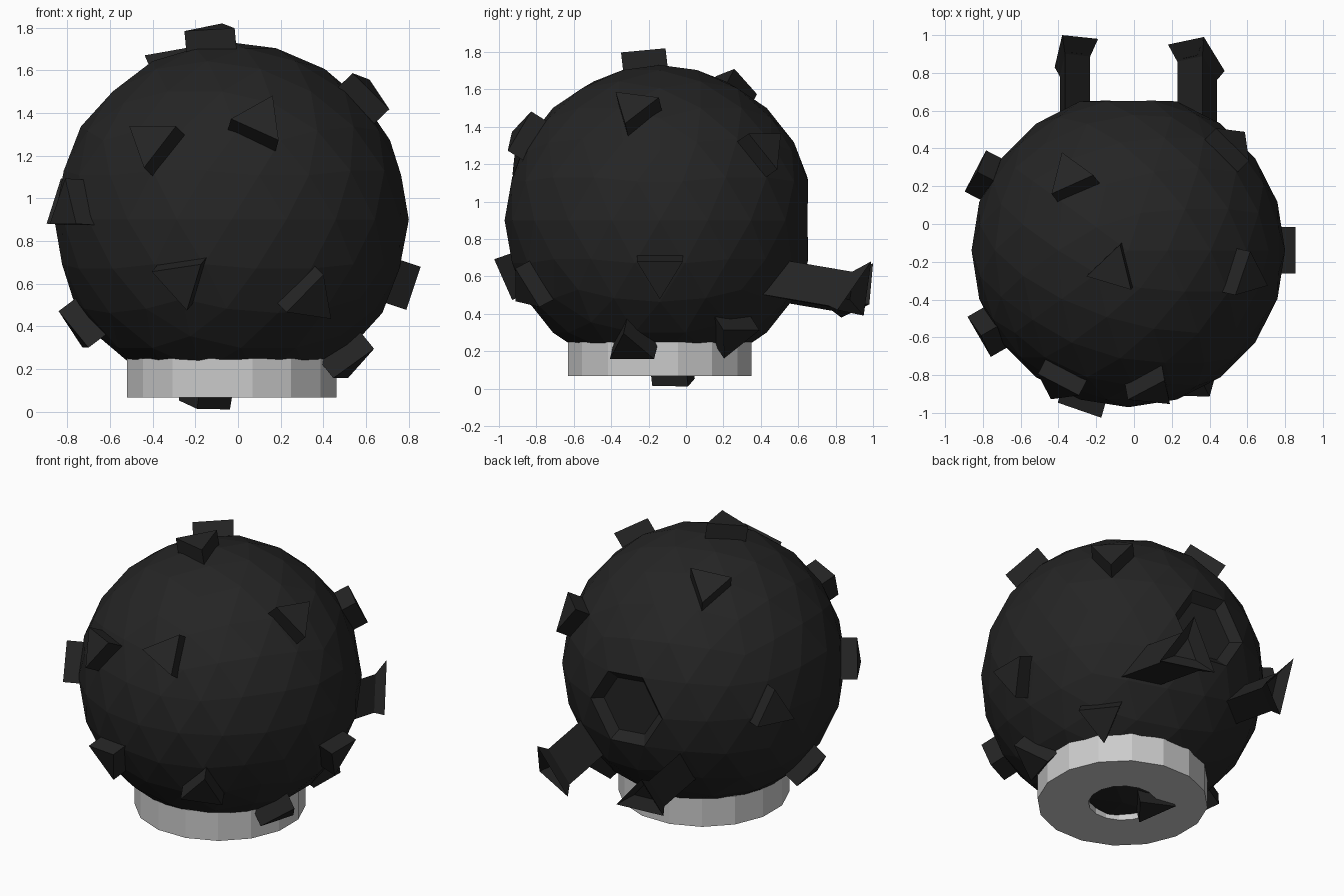
import bpy, bmesh, math
from mathutils import Vector

if "Cube" in bpy.data.objects:
    bpy.data.objects.remove(bpy.data.objects["Cube"])

CENTRE = Vector((-0.03, -0.14, 0.90))
RADIUS = 0.83

black = bpy.data.materials.new("black")
black.diffuse_color = (0.018, 0.018, 0.018, 1)
black.use_nodes = True
black.node_tree.nodes["Principled BSDF"].inputs["Base Color"].default_value = black.diffuse_color


def finish(bm, name, mat=None):
    bmesh.ops.recalc_face_normals(bm, faces=bm.faces[:])
    mesh = bpy.data.meshes.new(name)
    bm.to_mesh(mesh)
    bm.free()
    ob = bpy.data.objects.new(name, mesh)
    bpy.context.collection.objects.link(ob)
    if mat:
        mesh.materials.append(mat)
    return ob


def loft(loops, name, mat=None, closed=False):
    """Skin equal-sized point loops; cap both ends unless closed."""
    bm = bmesh.new()
    rows = [[bm.verts.new(p) for p in lp] for lp in loops]
    pairs = list(zip(rows, rows[1:]))
    if closed:
        pairs.append((rows[-1], rows[0]))
    else:
        bm.faces.new(rows[0])
        bm.faces.new(rows[-1])
    n = len(rows[0])
    for a, b in pairs:
        for i in range(n):
            j = (i + 1) % n
            bm.faces.new((a[i], a[j], b[j], b[i]))
    return finish(bm, name, mat)


# Round body with a shallow hexagonal dish at the back
bm = bmesh.new()
bmesh.ops.create_icosphere(bm, subdivisions=3, radius=RADIUS)
back = max(bm.verts, key=lambda v: v.co.y)
bmesh.ops.dissolve_verts(bm, verts=[back])
dish = max(bm.faces, key=lambda f: f.calc_center_median().y)
bmesh.ops.inset_individual(bm, faces=[dish], thickness=0.06, depth=-0.05)
bmesh.ops.translate(bm, verts=bm.verts[:], vec=CENTRE)
finish(bm, "body", black)


# Flat base ring with a round hole
def circle(r, z, sides=16):
    return [(CENTRE.x + r * math.cos(2 * math.pi * (i + 0.5) / sides),
             CENTRE.y + r * math.sin(2 * math.pi * (i + 0.5) / sides), z)
            for i in range(sides)]


loft([circle(0.5, 0.067), circle(0.5, 0.25), circle(0.2, 0.25), circle(0.2, 0.067)],
     "base_ring", closed=True)


# Triangular studs: outward direction, direction of one corner
STUDS = [
    ((-0.38, -0.73, 0.37), (0, 0, -1)),
    ((0.135, -0.755, 0.47), (0.45, 0, 1)),
    ((-0.76, -0.44, 0.05), (0, 0, 1)),
    ((-0.24, -0.82, -0.29), (0.15, 0, -1)),
    ((0.38, -0.72, -0.38), (0.15, 0, 1)),
    ((-0.71, -0.08, -0.53), (0, 0, 1)),
    ((-0.14, 0.10, -0.88), (-0.78, 0.63, 0)),
    ((-0.77, 0.40, 0.05), (0, 0, 1)),
    ((-0.31, 0.40, 0.74), (1, -0.25, 0)),
    ((-0.08, -0.10, 0.86), (0.3, 1, 0)),
    ((0.64, -0.14, 0.61), (0, 1, 0.3)),
    ((0.56, 0.57, 0.39), (0, 0, -1)),
    ((0.55, -0.16, -0.68), (0, 0, 1)),
    ((0.50, 0.40, -0.63), (0, 0, -1)),
    ((0.87, 0.0, -0.29), (0, 0, -1)),
]
for k, (direction, corner) in enumerate(STUDS):
    n = Vector(direction).normalized()
    u = Vector(corner)
    u = (u - n * u.dot(n)).normalized()
    v = n.cross(u)
    tri = [u * math.cos(a) + v * math.sin(a)
           for a in (0, 2 * math.pi / 3, 4 * math.pi / 3)]
    top = 0.89 if n.z < -0.9 else 0.91
    loft([[CENTRE + n * d + t * 0.142 for t in tri] for d in (0.7, top)],
         f"stud_{k + 1}", black)


# Two back legs: three-sided tubes with a flared, hollowed end
def leg(name, end):
    end = [Vector(p) for p in end]
    mid = sum(end, Vector()) / 3
    n = (mid - CENTRE).normalized()
    shrink = lambda s, off: [mid + (p - mid) * s + off for p in end]
    neck = Vector((0, -0.08, 0))
    root = Vector((0, -0.55, 0.08))
    loft([shrink(0.7, root), shrink(0.7, neck), end,
          shrink(0.4, -n * 0.06)], name, black)


leg("right_leg", [(0.37, 0.99, 0.68), (0.18, 0.95, 0.39), (0.48, 0.81, 0.42)])
leg("left_leg", [(-0.38, 1.0, 0.67), (-0.19, 0.98, 0.45), (-0.42, 0.83, 0.38)])
